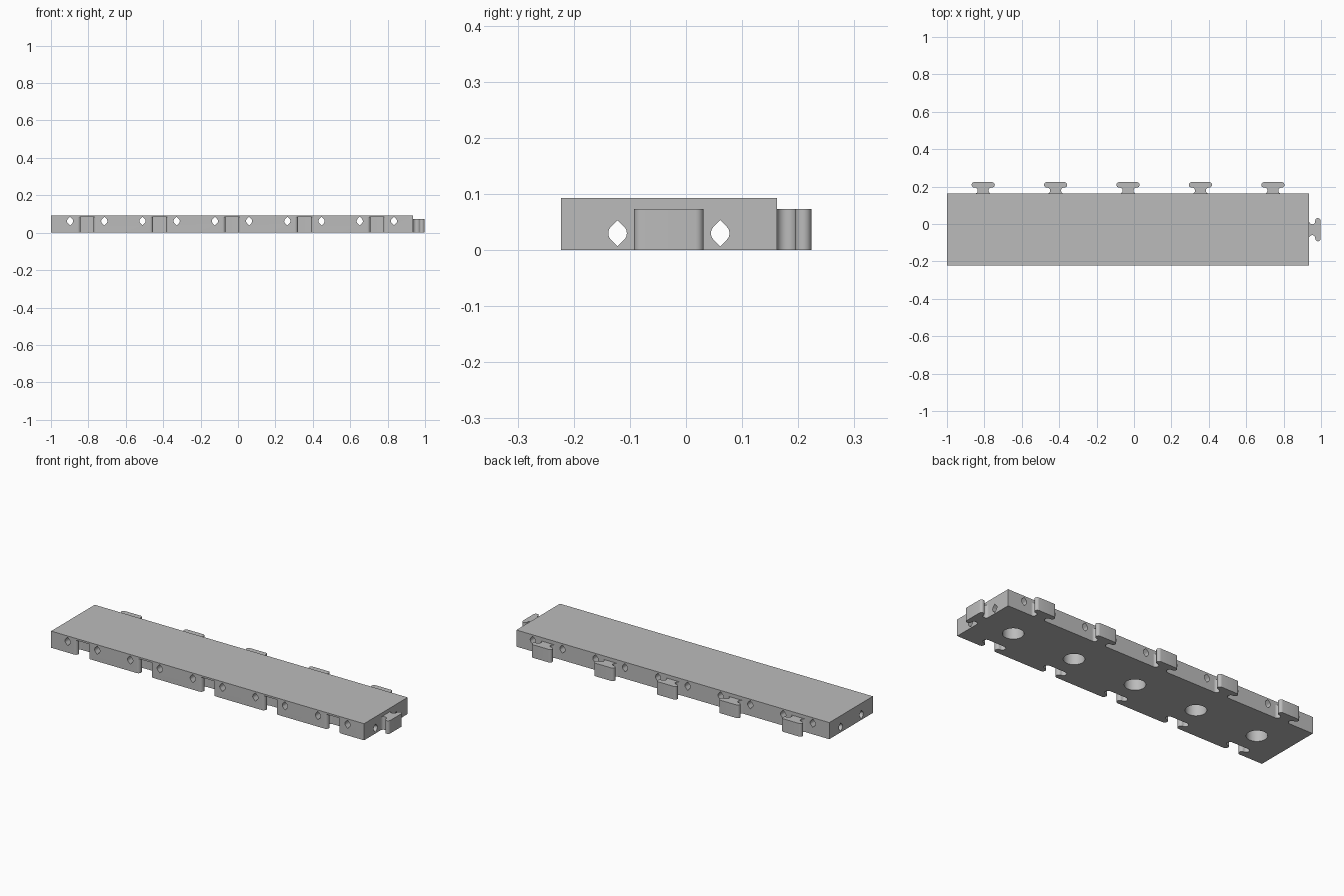
import bpy, bmesh
from math import sin, cos, pi, radians, sqrt
from mathutils import Matrix, Vector

cube = bpy.data.objects.get("Cube")
if cube:
    bpy.data.objects.remove(cube)

# Main dimensions
X0, X1 = -1.0, 0.936
Y0, Y1 = -0.223, 0.162
HEIGHT = 0.093
MID_Y = (Y0 + Y1) / 2
COUNT = 5
PITCH = (X1 - X0) / COUNT
CENTRES = [X0 + PITCH * (i + 0.5) for i in range(COUNT)]
HOLE_OFFSET = 0.0915

grey = bpy.data.materials.new("plain grey")
grey.use_nodes = True
COLOUR = (0.5, 0.5, 0.5, 1)
grey.diffuse_color = COLOUR
grey.node_tree.nodes["Principled BSDF"].inputs["Base Color"].default_value = COLOUR


def arc(cx, cy, r, start, end, steps=10):
    angles = [radians(start + (end - start) * i / steps) for i in range(steps + 1)]
    return [(cx + r * cos(a), cy + r * sin(a)) for a in angles]


def tee_profile(gap=0.0, overlap=0.0):
    """Rounded T outline growing along +y from its root at y = 0."""
    r, head = 0.0165, 0.0143
    half = [(0.0455 + gap, -overlap)] if overlap else []
    half += arc(0.0455 + gap, r, r, 270, 90, 14)
    tip = head + gap / 2
    half += arc(0.062 + gap - tip, 2 * r + tip, tip, -90, 90, 12)
    return half + [(-x, y) for x, y in reversed(half)]


def drop_profile(r=0.0165):
    """Round hole with a point at the top and bottom."""
    tip = r * sqrt(2)
    return arc(0, 0, r, -45, 45) + [(0, tip)] + arc(0, 0, r, 135, 225) + [(0, -tip)]


def prism(bm, profile, depth, matrix):
    """Extrude an outline along local z and place it."""
    low = [bm.verts.new(matrix @ Vector((x, y, 0))) for x, y in profile]
    high = [bm.verts.new(matrix @ Vector((x, y, depth))) for x, y in profile]
    bm.faces.new(low)
    bm.faces.new(high)
    n = len(low)
    for i in range(n):
        j = (i + 1) % n
        bm.faces.new((low[i], low[j], high[j], high[i]))


def make(name, pieces):
    """Build one object from (profile, depth, matrix) pieces."""
    bm = bmesh.new()
    for piece in pieces:
        prism(bm, *piece)
    bmesh.ops.recalc_face_normals(bm, faces=bm.faces)
    mesh = bpy.data.meshes.new(name)
    bm.to_mesh(mesh)
    bm.free()
    mesh.materials.append(grey)
    obj = bpy.data.objects.new(name, mesh)
    bpy.context.scene.collection.objects.link(obj)
    return obj


def cut(target, cutter):
    mod = target.modifiers.new("cut", "BOOLEAN")
    mod.operation, mod.solver, mod.object = "DIFFERENCE", "EXACT", cutter
    graph = bpy.context.evaluated_depsgraph_get()
    mesh = bpy.data.meshes.new_from_object(target.evaluated_get(graph))
    target.modifiers.clear()
    target.data = mesh
    bpy.data.objects.remove(cutter)


def smooth(obj):
    bpy.ops.object.select_all(action="DESELECT")
    obj.select_set(True)
    bpy.context.view_layer.objects.active = obj
    bpy.ops.object.shade_smooth_by_angle(angle=radians(30))


at = Matrix.Translation
along_y = Matrix.Rotation(-pi / 2, 4, "X")
along_x = Matrix.Rotation(pi / 2, 4, "Y") @ Matrix.Rotation(pi / 2, 4, "Z")

# Slab
slab = make("slab", [([(X0, Y0), (X1, Y0), (X1, Y1), (X0, Y1)], HEIGHT, at((0, 0, 0)))])

# Front slots, open at the bottom
slot = tee_profile(0.006, 0.01)
cut(slab, make("slot_cutter", [(slot, 0.093, at((x, Y0, -0.01))) for x in CENTRES]))

# Round pockets in the underside
pocket = arc(0, 0, 0.053, 0, 360, 40)[:-1]
cut(slab, make("pocket_cutter", [(pocket, 0.093, at((x, MID_Y, -0.01))) for x in CENTRES]))

# Pin holes running front to back
cut(slab, make("cross_hole_cutter", [
    (drop_profile(), 0.5, at((x + side * HOLE_OFFSET, Y0 - 0.05, 0.062)) @ along_y)
    for x in CENTRES for side in (-1, 1)]))

# Pin holes running end to end
cut(slab, make("long_hole_cutter", [
    (drop_profile(), 2.1, at((X0 - 0.05, MID_Y + side * HOLE_OFFSET, 0.03)) @ along_x)
    for side in (-1, 1)]))
smooth(slab)

# Back connectors and the one on the left end
for i, x in enumerate(CENTRES):
    smooth(make(f"back_connector_{i + 1}", [(tee_profile(), 0.073, at((x, Y1, 0)))]))
turn = Matrix.Rotation(-pi / 2, 4, "Z")
smooth(make("end_connector", [(tee_profile(), 0.073, at((X1, MID_Y, 0)) @ turn)]))
